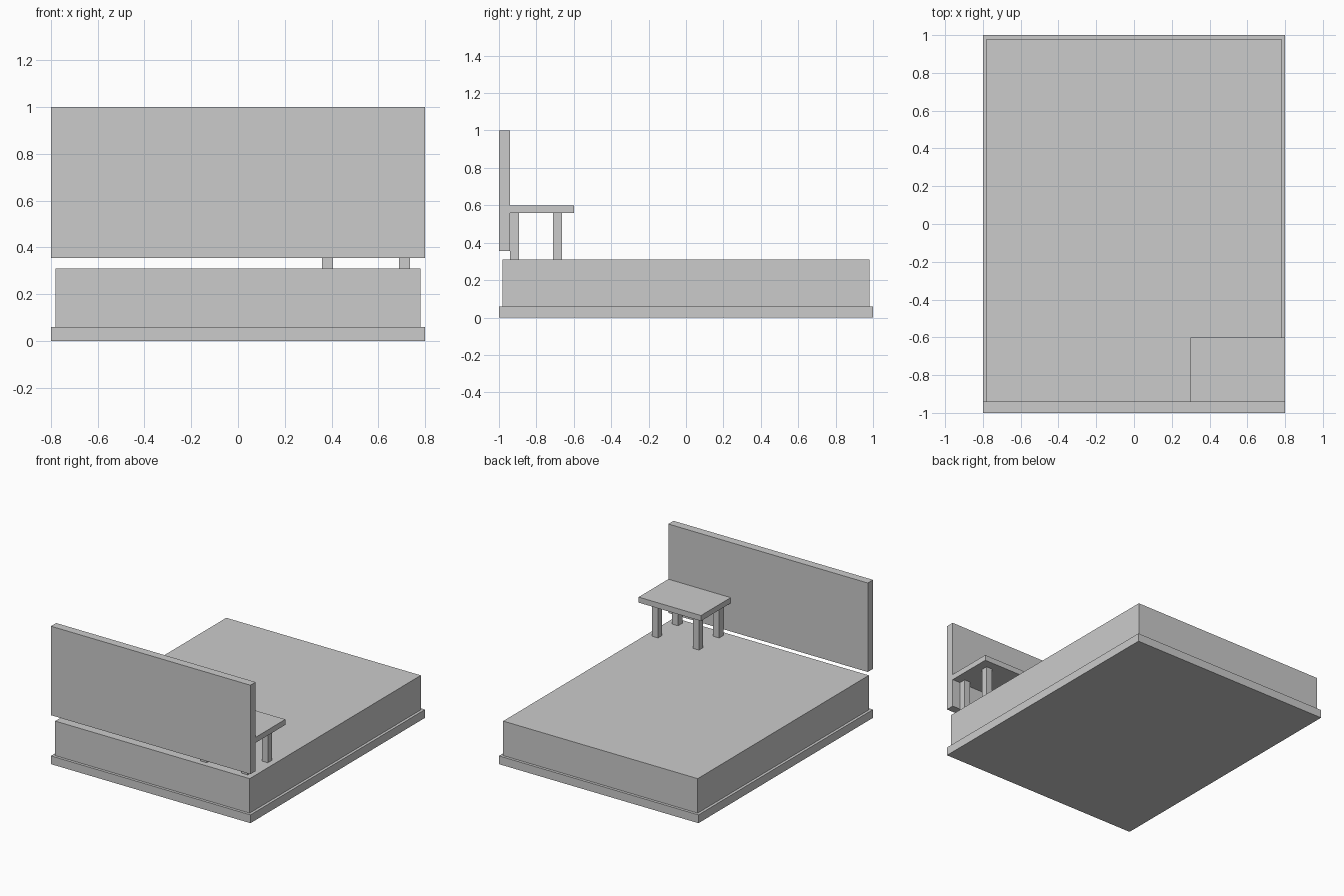
import bpy

if "Cube" in bpy.data.objects:
    bpy.data.objects.remove(bpy.data.objects["Cube"])

grey = bpy.data.materials.new("light_grey")
grey.diffuse_color = (0.6, 0.6, 0.6, 1)
grey.use_nodes = True
grey.node_tree.nodes["Principled BSDF"].inputs["Base Color"].default_value = grey.diffuse_color


def box(name, x, y, z):
    """Box spanning the given (min, max) range on each axis."""
    spans = (x, y, z)
    bpy.ops.mesh.primitive_cube_add(size=1, location=[(a + b) / 2 for a, b in spans])
    ob = bpy.context.object
    ob.name = name
    ob.scale = [b - a for a, b in spans]
    bpy.ops.object.transform_apply(location=False, rotation=False, scale=True)
    ob.data.materials.append(grey)
    return ob


# Bed: base slab, slightly inset mattress, raised headboard
box("bed_base", (-0.8, 0.8), (-1, 1), (0, 0.06))
box("mattress", (-0.78, 0.78), (-0.98, 0.98), (0.06, 0.31))
box("headboard", (-0.8, 0.8), (-1, -0.94), (0.355, 1))

# Small table standing on the mattress against the headboard
box("table_top", (0.3, 0.8), (-0.94, -0.6), (0.56, 0.6))
for side, x in (("left", 0.383), ("right", 0.712)):
    for end, y in (("front", -0.916), ("back", -0.686)):
        box(f"table_leg_{end}_{side}", (x - 0.024, x + 0.024),
            (y - 0.024, y + 0.024), (0.31, 0.56))
